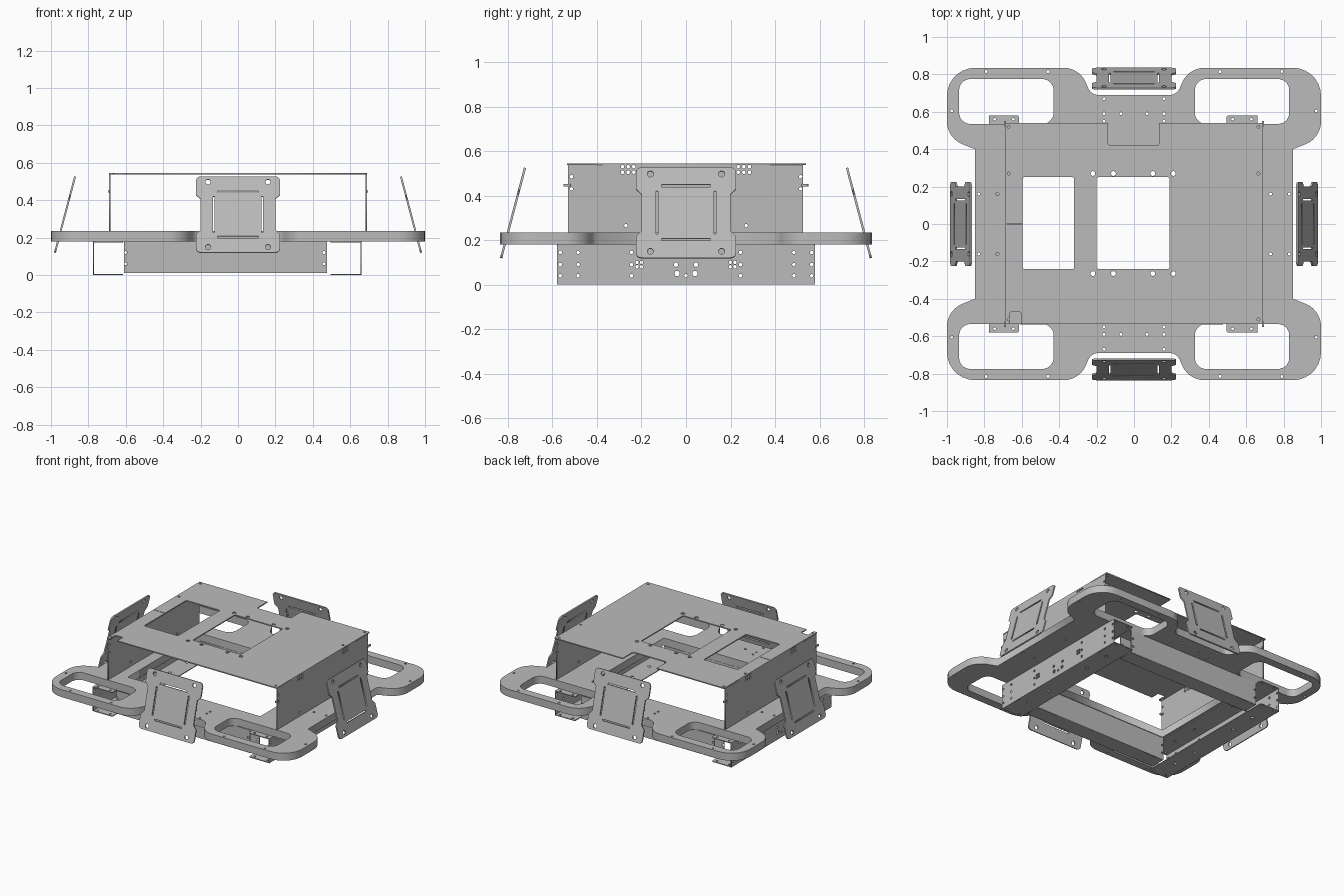
import bpy
import math
from mathutils import Matrix, Vector

cube = bpy.data.objects.get("Cube")
if cube:
    bpy.data.objects.remove(cube, do_unlink=True)

grey = bpy.data.materials.new("sheet_metal_grey")
grey.use_nodes = True
COLOUR = (0.5, 0.5, 0.5, 1)
grey.diffuse_color = COLOUR
grey.node_tree.nodes["Principled BSDF"].inputs["Base Color"].default_value = COLOUR

X, Y, Z = Vector((1, 0, 0)), Vector((0, 1, 0)), Vector((0, 0, 1))
SIGNS = (-1, 1)
CORNERS = [(a, b) for a in SIGNS for b in SIGNS]


def fillet(points, steps=7):
    """Closed outline from (u, v, radius) corners."""
    out = []
    for i, (u, v, r) in enumerate(points):
        p = Vector((u, v))
        if r == 0:
            out.append(p)
            continue
        a = (Vector(points[i - 1][:2]) - p).normalized()
        b = (Vector(points[(i + 1) % len(points)][:2]) - p).normalized()
        half = a.angle(b) / 2
        centre = p + (a + b).normalized() * r / math.sin(half)
        start = p + a * r / math.tan(half) - centre
        end = p + b * r / math.tan(half) - centre
        turn = math.atan2(start.x * end.y - start.y * end.x, start.dot(end))
        for k in range(steps + 1):
            out.append(centre + Matrix.Rotation(turn * k / steps, 2) @ start)
    return out


def rect(u0, u1, v0, v1, r=0):
    return fillet([(u0, v0, r), (u1, v0, r), (u1, v1, r), (u0, v1, r)])


def hole(u, v, r=0.008, n=12):
    return [Vector((u + r * math.cos(math.tau * k / n), v + r * math.sin(math.tau * k / n)))
            for k in range(n)]


def sheet(name, loops, thick, origin=(0, 0, 0), u=X, v=Y):
    """Flat sheet: first loop is the outline, the others are cut out."""
    curve = bpy.data.curves.new(name, "CURVE")
    curve.dimensions = "2D"
    curve.fill_mode = "BOTH"
    curve.extrude = thick / 2
    for loop in loops:
        spline = curve.splines.new("POLY")
        spline.points.add(len(loop) - 1)
        spline.use_cyclic_u = True
        for point, p in zip(spline.points, loop):
            point.co = (p.x, p.y, 0, 1)
    temp = bpy.data.objects.new(name + "_curve", curve)
    bpy.context.scene.collection.objects.link(temp)
    graph = bpy.context.evaluated_depsgraph_get()
    mesh = bpy.data.meshes.new_from_object(temp.evaluated_get(graph))
    bpy.data.objects.remove(temp, do_unlink=True)
    mesh.materials.clear()
    mesh.materials.append(grey)
    ob = bpy.data.objects.new(name, mesh)
    bpy.context.scene.collection.objects.link(ob)
    frame = Matrix((u, v, u.cross(v))).transposed().to_4x4()
    ob.matrix_world = Matrix.Translation(origin) @ frame
    return ob


def box(name, x0, x1, y0, y1, z0, z1):
    return sheet(name, [rect(x0, x1, y0, y1)], z1 - z0, (0, 0, (z0 + z1) / 2))


# Deck with four rounded handle loops and an open middle
quarter = [(0.23, 0.69, 0.06), (0.29, 0.835, 0.13), (1.0, 0.835, 0.15),
           (1.0, 0.46, 0.13), (0.85, 0.40, 0.0)]
flip = lambda pts, sx, sy: [(sx * x, sy * y, r) for x, y, r in pts]
outline = (quarter + flip(quarter[::-1], 1, -1)
           + flip(quarter, -1, -1) + flip(quarter[::-1], -1, 1))
deck = [fillet(outline), rect(-0.6, 0.475, -0.42, 0.42)]
for s in SIGNS:
    lo, hi = sorted((s * 0.535, s * 0.775))
    deck += [rect(-0.935, -0.43, lo, hi, 0.06), rect(0.325, 0.83, lo, hi, 0.06)]
for a, b in CORNERS:
    deck += [hole(a * 0.79, b * 0.815), hole(a * 0.46, b * 0.815), hole(a * 0.975, b * 0.605)]
    deck += [hole(a * x, b * 0.16) for x in (0.73, 0.83)]
    deck += [hole(a * 0.16, b * y) for y in (0.55, 0.59, 0.67)] + [hole(a * 0.07, b * 0.59)]
sheet("deck", deck, 0.055, (0, 0, 0.2075))

# Cover top with two windows, a rear notch, a front notch and a slit
top = [fillet([(-0.69, -0.535, 0), (-0.665, -0.535, 0), (-0.665, -0.47, 0.01), (-0.605, -0.47, 0.01),
               (-0.605, -0.535, 0), (0.69, -0.535, 0), (0.69, 0.54, 0), (0.135, 0.54, 0),
               (0.135, 0.42, 0.015), (-0.14, 0.42, 0.015), (-0.14, 0.54, 0), (-0.69, 0.54, 0)]),
       rect(-0.595, -0.32, -0.24, 0.25, 0.008), rect(-0.2, 0.19, -0.24, 0.25, 0.008),
       rect(-0.68, -0.6, 0.0, 0.004)]
top += [hole(x, y, 0.013) for x in (-0.22, -0.11, 0.1, 0.21) for y in (-0.265, 0.27)]
top += [hole(x, y) for x in (-0.67, 0.665) for y in (-0.51, 0.27, 0.52)]
sheet("cover_top", top, 0.008, (0, 0, 0.541))

# Cover side walls with perforations and small end latches
wall = [rect(-0.53, 0.525, 0.235, 0.54)]
for s in SIGNS:
    wall += [hole(s * (0.235 + 0.025 * k), z) for k in range(3) for z in (0.505, 0.53)]
    wall += [hole(s * 0.515, z) for z in (0.43, 0.485)] + [hole(s * 0.27, 0.265)]
for s in SIGNS:
    sheet("cover_wall", wall, 0.008, (s * 0.686, 0, 0), Y, Z)
    for t in SIGNS:
        y0, y1 = sorted((t * 0.52, t * 0.55))
        box("cover_latch", s * 0.69 - 0.006, s * 0.69 + 0.006, y0, y1, 0.44, 0.452)

# Long side channels, open towards the middle
web = [rect(-0.58, 0.58, 0, 0.178)]
for s in SIGNS:
    web += [hole(s * y, z) for y in (0.565, 0.485, 0.245) for z in (0.04, 0.09, 0.145)]
    web += [hole(s * y, z) for y in (0.2, 0.22) for z in (0.08, 0.1)]
    web += [hole(s * 0.045, 0.09, 0.01), hole(s * 0.04, 0.05, 0.012)]
web.append(hole(0, 0.04))
for outer, inner in ((-0.775, -0.615), (0.66, 0.495)):
    lo, hi = sorted((outer, inner))
    side = math.copysign(0.003, outer)
    sheet("channel_web", web, 0.006, (outer - side, 0, 0), Y, Z)
    mid = (lo + hi) / 2
    flange = [rect(lo, hi, -0.58, 0.58, 0.01)]
    flange += [hole(mid + a * 0.05, b * 0.56) for a, b in CORNERS]
    flange += [hole(mid, y, 0.012) for y in (-0.4, -0.2, 0.2, 0.4)]
    for z in (0.003, 0.177):
        sheet("channel_flange", flange, 0.006, (0, 0, z))

# Cross beams joining the channels at front and back
panel = [rect(-0.61, 0.475, 0.01, 0.178)]
panel += [hole(x, z) for x in (-0.6, 0.46) for z in (0.06, 0.12)]
for s in SIGNS:
    for y in (0.425, 0.535):
        sheet("cross_beam_panel", panel, 0.006, (0, s * y, 0), X, Z)
    lo, hi = sorted((s * 0.425, s * 0.535))
    box("cross_beam_bottom", -0.61, 0.475, lo, hi, 0.01, 0.016)

# Four tilted mounting plates with waisted sides, corner holes and slots
half = [(0.225, -0.21, 0.025), (0.225, -0.11, 0.01), (0.2, -0.085, 0.01),
        (0.2, 0.085, 0.01), (0.225, 0.11, 0.01), (0.225, 0.21, 0.025)]
plate = [fillet(half + flip(half[::-1], -1, 1))]
plate += [hole(a * 0.16, b * 0.18, 0.014, 16) for a, b in CORNERS]
for s in SIGNS:
    plate += [rect(s * 0.13 - 0.005, s * 0.13 + 0.005, -0.1, 0.1),
              rect(-0.11, 0.11, s * 0.125 - 0.005, s * 0.125 + 0.005)]
for side, out, reach in (("front", -Y, 0.777), ("back", Y, 0.777),
                         ("left", X, 0.925), ("right", -X, 0.925)):
    slope = (Z * 0.405 - out * 0.107).normalized()
    sheet(side + "_mounting_plate", plate, 0.01, out * reach + Z * 0.3225, Z.cross(out), slope)
